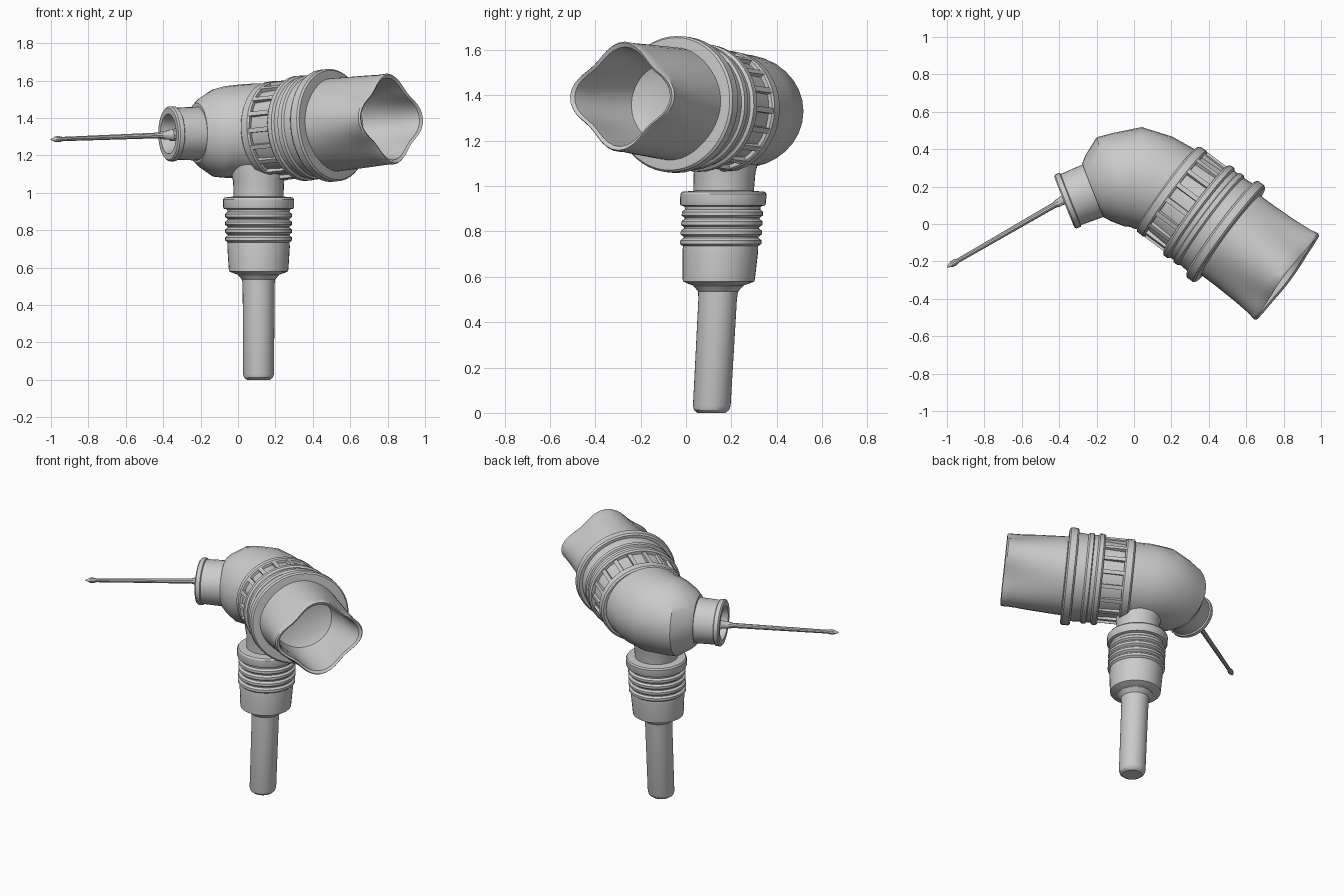
import bpy, bmesh, math
from mathutils import Vector

cube = bpy.data.objects.get("Cube")
if cube:
    bpy.data.objects.remove(cube)

grey = bpy.data.materials.new("plain grey")
grey.use_nodes = True
grey.diffuse_color = (0.6, 0.6, 0.6, 1)
bsdf = grey.node_tree.nodes["Principled BSDF"]
bsdf.inputs["Base Color"].default_value = (0.6, 0.6, 0.6, 1)
bsdf.inputs["Roughness"].default_value = 0.6


def frame(axis):
    """Axis with its sideways and upward directions."""
    a = Vector(axis).normalized()
    side = Vector((1, 0, 0)) if abs(a.z) > 0.9 else a.cross(Vector((0, 0, 1))).normalized()
    return a, side, side.cross(a)


def finish(name, bm, angle=32):
    bmesh.ops.recalc_face_normals(bm, faces=bm.faces)
    mesh = bpy.data.meshes.new(name)
    bm.to_mesh(mesh)
    bm.free()
    mesh.materials.append(grey)
    obj = bpy.data.objects.new(name, mesh)
    bpy.context.collection.objects.link(obj)
    bpy.ops.object.select_all(action="DESELECT")
    obj.select_set(True)
    bpy.context.view_layer.objects.active = obj
    bpy.ops.object.shade_smooth_by_angle(angle=math.radians(angle))
    return obj


def loft(name, stations, sides=40):
    """Skin rings given as (centre, axis, half width, half height, lobe depth)."""
    bm = bmesh.new()
    rings = []
    for centre, axis, w, h, lobe in stations:
        _, side, up = frame(axis)
        ring = []
        for i in range(sides):
            a = math.tau * i / sides
            k = lobe * (math.cos(4 * a) - 1)
            ring.append(bm.verts.new(Vector(centre) + side * math.cos(a) * (w + k)
                                     + up * math.sin(a) * (h + k)))
        rings.append(ring)
    for r0, r1 in zip(rings, rings[1:]):
        for i in range(sides):
            j = (i + 1) % sides
            bm.faces.new((r0[i], r0[j], r1[j], r1[i]))
    bm.faces.new(rings[0])
    bm.faces.new(rings[-1])
    return finish(name, bm)


def turned(name, origin, axis, profile, squash=1.0, sides=40):
    """Skin a profile of (distance along axis, radius) points."""
    o, a = Vector(origin), Vector(axis).normalized()
    return loft(name, [(o + a * t, a, r, r * squash, 0) for t, r in profile], sides)


# Barrel direction and the centre of its front collar
BARREL = Vector((0.80, -0.594, 0.085)).normalized()
COLLAR = Vector((0.49, -0.04, 1.36))
NOZZLE = Vector((-0.93, -0.37, -0.01)).normalized()
NOZZLE_END = Vector((-0.365, 0.12, 1.315))

# Bent body joining nozzle to barrel
loft("elbow_body", [
    ((-0.22, 0.18, 1.32), -NOZZLE, 0.155, 0.16, 0),
    ((-0.19, 0.19, 1.32), -NOZZLE, 0.19, 0.19, 0),
    ((-0.125, 0.225, 1.32), (0.95, 0.3, 0), 0.25, 0.235, 0),
    ((-0.07, 0.235, 1.325), (1, 0.2, 0), 0.255, 0.245, 0),
    ((0.02, 0.247, 1.33), (1, -0.08, 0), 0.272, 0.25, 0),
    ((0.11, 0.22, 1.33), (0.9, -0.35, 0.05), 0.265, 0.255, 0),
    (COLLAR - BARREL * 0.35, BARREL, 0.26, 0.255, 0),
], 32)

# Ringed sleeve around the barrel
turned("barrel_sleeve", COLLAR, BARREL, [
    (-0.39, 0.24), (-0.39, 0.272), (-0.38, 0.283), (-0.34, 0.285), (-0.33, 0.278),
    (-0.33, 0.26), (-0.20, 0.268), (-0.20, 0.29), (-0.19, 0.3), (-0.165, 0.3),
    (-0.155, 0.288), (-0.13, 0.288), (-0.125, 0.298), (-0.10, 0.298), (-0.09, 0.288),
    (-0.03, 0.292), (-0.03, 0.312), (-0.02, 0.321), (0.02, 0.321), (0.03, 0.312),
    (0.035, 0.25)], 0.94, 48)

# Raised grip ribs in the sleeve groove
a, side, up = frame(BARREL)
bm = bmesh.new()
RIBS = 18
for i in range(RIBS):
    ang = math.tau * i / RIBS
    for_out = side * math.cos(ang) + up * math.sin(ang) * 0.94
    tangent = up * math.cos(ang) * 0.94 - side * math.sin(ang)
    box = bmesh.ops.create_cube(bm, size=1)["verts"]
    for v in box:
        x, y, z = v.co
        v.co = COLLAR + a * (-0.265 + 0.14 * x) + tangent * 0.026 * y + for_out * (0.265 + 0.034 * z)
finish("grip_ribs", bm)

# Hollow scalloped mouth tube
tube = [(0.0, 0.265, 0.25, 0.003), (0.12, 0.265, 0.248, 0.006), (0.26, 0.27, 0.245, 0.012),
        (0.36, 0.278, 0.242, 0.02), (0.405, 0.287, 0.244, 0.025), (0.415, 0.28, 0.238, 0.025),
        (0.405, 0.262, 0.22, 0.022), (0.33, 0.245, 0.212, 0.016), (0.2, 0.225, 0.2, 0.008),
        (0.08, 0.19, 0.175, 0), (0.05, 0.13, 0.12, 0)]
loft("mouth_tube", [(COLLAR + BARREL * t, BARREL, w, h, k) for t, w, h, k in tube], 48)

# Small nozzle with a recessed end
turned("nozzle", NOZZLE_END, NOZZLE, [
    (-0.19, 0.152), (-0.03, 0.147), (-0.025, 0.155), (0.0, 0.155), (0.008, 0.146),
    (0.008, 0.112), (-0.01, 0.105), (-0.09, 0.1)], 0.95, 32)

# Thin needle with a spear tip
start, tip = Vector((-0.28, 0.185, 1.312)), Vector((-1.0, -0.23, 1.285))
run = (tip - start).length
turned("needle", start, tip - start, [
    (0, 0.034), (0.09, 0.034), (0.1, 0.026), (0.15, 0.021), (0.17, 0.016), (run - 0.07, 0.012),
    (run - 0.05, 0.017), (run - 0.03, 0.016), (run, 0.003)], 1, 10)


# Stem pieces follow one slightly leaning centre line
def stem(name, profile, sides=36):
    lean = lambda z: Vector((0.11, 0.112 + 0.055 * z, z))
    loft(name, [(lean(z), (0, 0, 1), r, r, 0) for z, r in profile], sides)


stem("stem_rod", [(0, 0.062), (0.012, 0.077), (0.03, 0.083), (0.5, 0.085), (0.535, 0.088),
                  (0.56, 0.11), (0.6, 0.11)])

threads = []
for i in range(4):
    z = 0.735 + 0.042 * i
    threads += [(z, 0.166), (z + 0.01, 0.179), (z + 0.026, 0.179), (z + 0.036, 0.166)]
stem("threaded_cup", [(0.555, 0.09), (0.57, 0.135), (0.58, 0.158), (0.6, 0.16), (0.71, 0.167)]
     + threads + [(0.91, 0.168), (0.915, 0.186), (0.925, 0.19), (0.965, 0.19), (0.975, 0.183),
                  (0.98, 0.13)])
stem("stem_neck", [(0.96, 0.133), (1.06, 0.136), (1.1, 0.145), (1.2, 0.15)])
